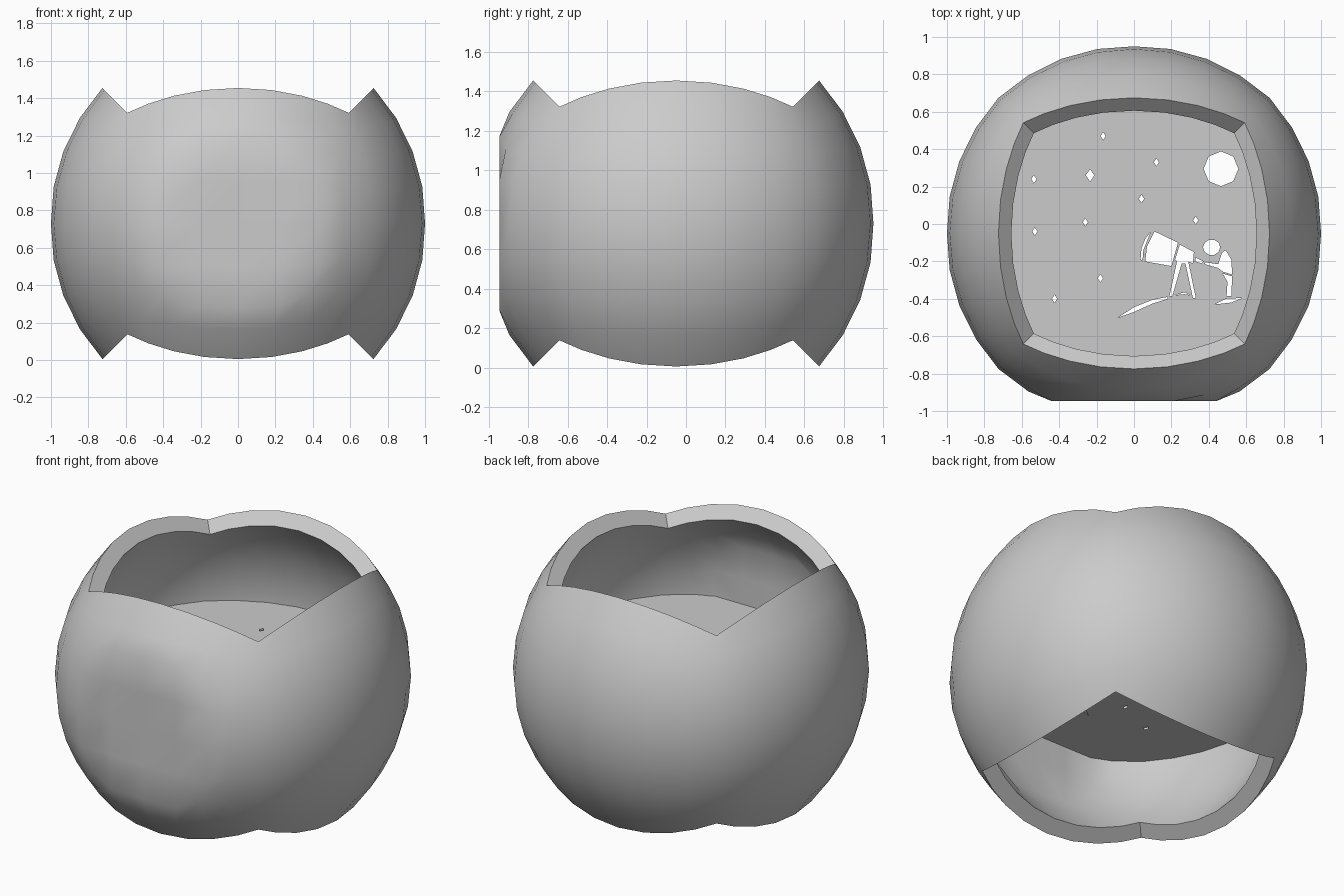
import bpy
import bmesh
from math import sin, cos, tan, pi
from mathutils import Matrix, Vector

default_cube = bpy.data.objects.get("Cube")
if default_cube:
    bpy.data.objects.remove(default_cube, do_unlink=True)

CENTRE = Vector((0, -0.05, 0.73))
SIDE_CELLS = 8
FRONT_FLAT = -0.895
INNER_SCALE = 0.905
PLATE_TOP, PLATE_BOTTOM = 0.04, -0.04


def make_material(name, level):
    material = bpy.data.materials.new(name)
    material.use_nodes = True
    colour = (level, level, level, 1)
    material.diffuse_color = colour
    material.node_tree.nodes["Principled BSDF"].inputs["Base Color"].default_value = colour
    return material


grey = make_material("plain grey", 0.6)


def select_only(obj):
    bpy.ops.object.select_all(action="DESELECT")
    obj.select_set(True)
    bpy.context.view_layer.objects.active = obj


def shell_point(column, row):
    """Point on a slightly cubic sphere, made of four side panels."""
    panel, step = divmod(column, SIDE_CELLS)
    u = 2 * step / SIDE_CELLS - 1
    v = 2 * row / SIDE_CELLS - 1
    a = tan(u * pi / 4) * (1 - v * v) + u * v * v
    b = tan(v * pi / 4) * (1 - u * u) + v * u * u
    bulge = (a * a + b * b - a * a * b * b) ** 0.5
    point = Vector((a, -1, b)).normalized() * (1 + 0.025 * bulge)
    point = Matrix.Rotation(panel * pi / 2, 3, "Z") @ point
    # flattened front
    if point.y < FRONT_FLAT:
        point = Vector((point.x * 1.15, FRONT_FLAT, point.z * 1.15))
    return point


# Round shell, open at top and bottom
bm = bmesh.new()
columns = 4 * SIDE_CELLS
rows = SIDE_CELLS + 1
layers = []
for scale in (1, INNER_SCALE):
    layers.append([[bm.verts.new(shell_point(c, r) * scale) for r in range(rows)]
                   for c in range(columns)])
outer, inner = layers
for c in range(columns):
    n = (c + 1) % columns
    for r in range(SIDE_CELLS):
        bm.faces.new((outer[c][r], outer[n][r], outer[n][r + 1], outer[c][r + 1]))
        bm.faces.new((inner[c][r], inner[c][r + 1], inner[n][r + 1], inner[n][r]))
    # rims of the two openings
    for r in (0, SIDE_CELLS):
        bm.faces.new((outer[c][r], inner[c][r], inner[n][r], outer[n][r]))
bmesh.ops.recalc_face_normals(bm, faces=bm.faces)
mesh = bpy.data.meshes.new("round_shell")
bm.to_mesh(mesh)
bm.free()
shell = bpy.data.objects.new("round_shell", mesh)
shell.location = CENTRE
shell.data.materials.append(grey)
bpy.context.collection.objects.link(shell)
select_only(shell)
bpy.ops.object.shade_smooth_by_angle(angle=pi / 4)


# Pierced plate: a filled outline with holes, coordinates in hundredths
def ring(x, y, rx, ry, sides):
    return [(x + rx * cos(2 * pi * i / sides), y + ry * sin(2 * pi * i / sides))
            for i in range(sides)]


# round outline without the part beyond the flat front
outline = [p for p in ring(0, -5, 94, 94, 64) if p[1] > -88]

moon = ring(46.5, 29.5, 9.3, 9.3, 8)
star_places = [(-16.5, 47), (-53.5, 24), (12, 33), (4, 13.5), (33, 2),
               (-26, 1), (-53, -4), (-18, -29), (-42.5, -40)]
stars = [ring(x, y, 1.4, 2.1, 4) for x, y in star_places]
big_star = ring(-23.5, 26, 2.3, 3.3, 4)

telescope_lens = [(9, -4), (6, -8), (4, -13), (3.5, -19), (4.5, -20),
                  (5, -14), (7, -9)]
telescope_tube = [(11, -4), (23.5, -10), (20, -22.5), (6, -20), (7, -12)]
telescope_stand = [(24.5, -11), (32, -15), (31.5, -21), (29, -20), (33, -39.5),
                   (31.5, -39.5), (27.5, -21), (25.5, -21), (20.5, -38.5),
                   (19, -38.5), (23, -20), (22, -19)]
eyepiece = [(33, -18), (37, -20), (36, -21), (32.7, -20)]
head = ring(41.5, -12.5, 4.6, 4.2, 10)
body = [(47, -15.5), (49, -14), (52, -19), (52.5, -27), (47.5, -25.5),
        (45, -23.5), (38, -21.5), (38, -20.5), (45, -21.5)]
legs = [(47.5, -26.5), (52.5, -28), (52, -38.5), (49.5, -38.5), (50, -31)]
child_ground = [(43, -43), (49, -40), (58, -39.5), (52, -42)]
long_ground = [(-8.5, -50), (0, -44.5), (10, -40.5), (18, -39), (18, -40),
               (10, -42.5), (0, -47)]
small_mound = [(22, -38), (27, -36.5), (30, -38), (27, -37.5)]

holes = stars + [moon, big_star, telescope_lens, telescope_tube, telescope_stand,
                 eyepiece, head, body, legs, child_ground, long_ground, small_mound]

curve = bpy.data.curves.new("pierced_plate", "CURVE")
curve.dimensions = "2D"
curve.fill_mode = "BOTH"
curve.extrude = (PLATE_TOP - PLATE_BOTTOM) / 2
for points in [outline] + holes:
    spline = curve.splines.new("POLY")
    spline.points.add(len(points) - 1)
    spline.use_cyclic_u = True
    for target, (x, y) in zip(spline.points, points):
        # outlines are in the model frame, the plate sits at the shell centre
        target.co = (x / 100, y / 100 - CENTRE.y, 0, 1)
plate = bpy.data.objects.new("pierced_plate", curve)
plate.location = CENTRE + Vector((0, 0, (PLATE_TOP + PLATE_BOTTOM) / 2))
curve.materials.append(grey)
bpy.context.collection.objects.link(plate)
select_only(plate)
bpy.ops.object.convert(target="MESH")
bpy.ops.object.shade_flat()
